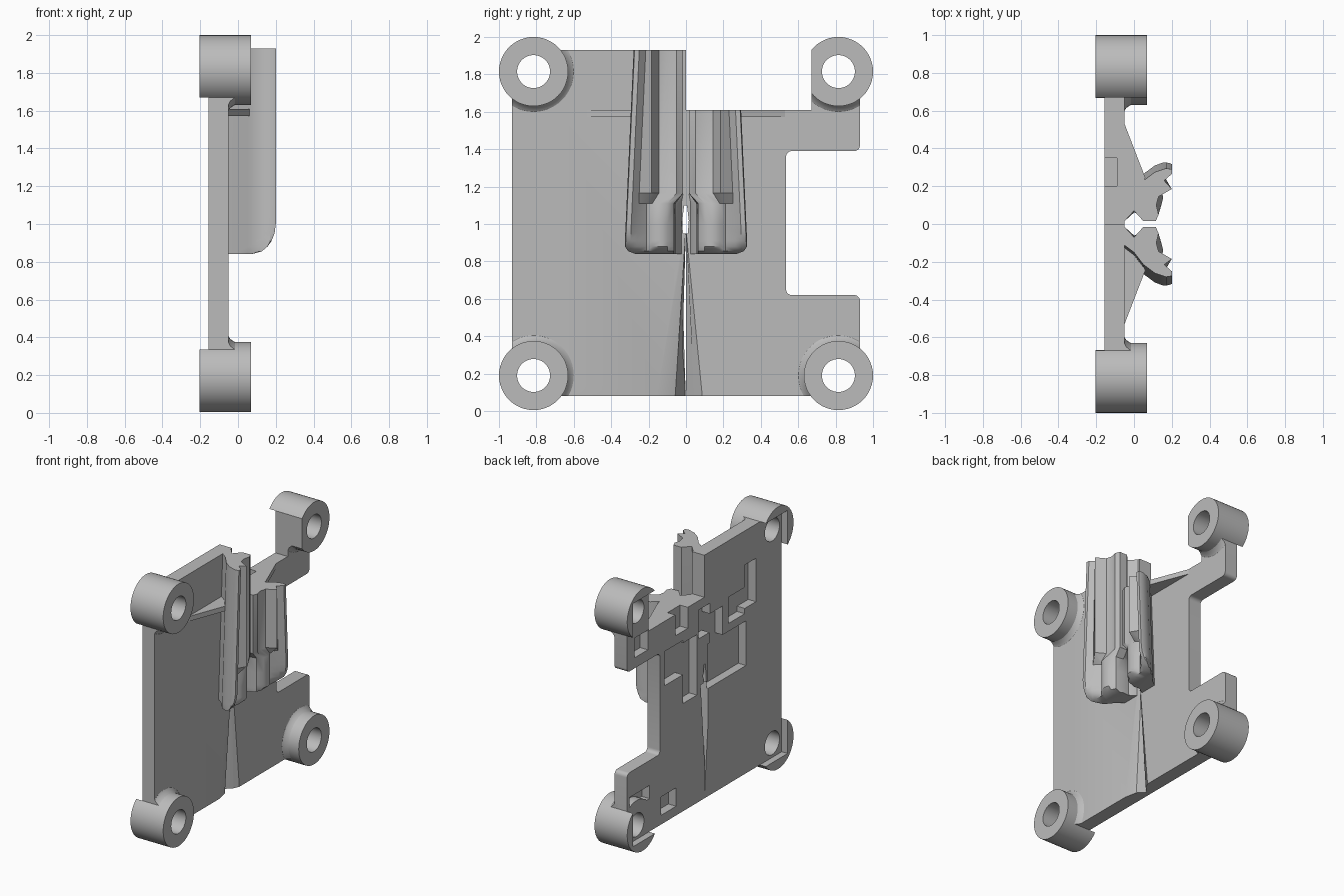
import bpy, bmesh, math

cube = bpy.data.objects.get("Cube")
if cube:
    bpy.data.objects.remove(cube, do_unlink=True)

grey = bpy.data.materials.new("plain grey")
grey.use_nodes = True
COLOUR = (0.5, 0.5, 0.5, 1)
grey.diffuse_color = COLOUR
grey.node_tree.nodes["Principled BSDF"].inputs["Base Color"].default_value = COLOUR


def loft(name, rings):
    """Skin a list of equal-length point rings and cap both ends."""
    bm = bmesh.new()
    rows = [[bm.verts.new(p) for p in ring] for ring in rings]
    n = len(rows[0])
    for a, b in zip(rows, rows[1:]):
        for i in range(n):
            j = (i + 1) % n
            bm.faces.new((a[i], a[j], b[j], b[i]))
    bm.faces.new(rows[0])
    bm.faces.new(rows[-1])
    bmesh.ops.recalc_face_normals(bm, faces=bm.faces)
    mesh = bpy.data.meshes.new(name)
    bm.to_mesh(mesh)
    bm.free()
    mesh.materials.append(grey)
    ob = bpy.data.objects.new(name, mesh)
    bpy.context.collection.objects.link(ob)
    return ob


def prism(name, pts, x0, x1):
    return loft(name, [[(x, y, z) for y, z in pts] for x in (x0, x1)])


def box(name, x0, x1, y0, y1, z0, z1):
    return prism(name, [(y0, z0), (y1, z0), (y1, z1), (y0, z1)], x0, x1)


def circle(y, z, r, n=48):
    return [(y + r * math.cos(math.tau * i / n), z + r * math.sin(math.tau * i / n))
            for i in range(n)]


def activate(ob):
    bpy.ops.object.select_all(action='DESELECT')
    ob.select_set(True)
    bpy.context.view_layer.objects.active = ob


def combine(ob, cutter, op='DIFFERENCE'):
    """Apply a boolean and throw the cutter away."""
    mod = ob.modifiers.new("cut", 'BOOLEAN')
    mod.operation, mod.object, mod.solver = op, cutter, 'EXACT'
    activate(ob)
    bpy.ops.object.modifier_apply(modifier=mod.name)
    bpy.data.objects.remove(cutter, do_unlink=True)


def smooth(ob, angle=32):
    activate(ob)
    bpy.ops.object.shade_smooth_by_angle(angle=math.radians(angle))


def rounded(corners, steps=5):
    """Outline from (y, z, radius) corners with right angles."""
    out = []
    for i, (y, z, r) in enumerate(corners):
        if not r:
            out.append((y, z))
            continue
        (py, pz, _), (ny, nz, _) = corners[i - 1], corners[(i + 1) % len(corners)]
        sign = lambda v: (v > 1e-6) - (v < -1e-6)
        a = (sign(py - y) * r, sign(pz - z) * r)
        b = (sign(ny - y) * r, sign(nz - z) * r)
        for k in range(steps + 1):
            t = k / steps * math.pi / 2
            u, v = 1 - math.sin(t), 1 - math.cos(t)
            out.append((y + a[0] * u + b[0] * v, z + a[1] * u + b[1] * v))
    return out


BACK, FACE = -0.155, -0.05
EDGE, LOW, HIGH, STEP = 0.93, 0.08, 1.93, 1.61
R = 0.03

# Main plate with its side notch and stepped top
plate = prism("plate", rounded([
    (-EDGE, LOW, 0), (EDGE, LOW, 0), (EDGE, 0.62, R), (0.535, 0.62, R),
    (0.535, 1.39, R), (EDGE, 1.39, R), (EDGE, HIGH, 0), (0.67, HIGH, 0),
    (0.67, STEP, 0), (0, STEP, 0), (0, HIGH, 0), (-EDGE, HIGH, 0)]), BACK, FACE)

# Shallow pockets in the back: y0, y1, z0, z1
pockets = [(-0.50, -0.04, 0.90, 1.24), (-0.62, -0.48, 1.34, 1.67),
           (-0.485, -0.29, 1.30, 1.50), (-0.22, -0.06, 1.24, 1.46),
           (-0.065, 0.07, 1.32, 1.54), (0.09, 0.26, 0.90, 1.36),
           (0.255, 0.48, 1.12, 1.38), (0.20, 0.35, 1.45, 1.7),
           (0.68, 0.84, 1.47, 1.62), (0.34, 0.52, 0.15, 0.29),
           (0.66, 0.90, 0.33, 0.43)]
for p in pockets:
    combine(plate, box("pocket", -0.3, -0.09, *p))


# Tapered grooves: front one widens downwards, back one widens upwards
def groove(half, z0, z1):
    tip = [(x, y * 0.02, z1) for x, y in half]
    return loft("groove", [[(x, y, z0) for x, y in half], tip])


combine(plate, groove([(0, -0.16), (FACE, -0.16), (-0.07, -0.06), (-0.12, -0.005),
                       (-0.07, 0.045), (FACE, 0.09), (0, 0.09)], 0.05, 0.95))
combine(plate, groove([(-0.2, -0.07), (-0.07, 0), (-0.2, 0.07)], 0.96, 0.1))
combine(plate, prism("slot", [(-0.015, 0.95), (0.01, 0.95), (0.015, 1.02),
                              (0.005, 1.1), (-0.01, 1.1), (-0.022, 1.0)], -0.3, 0.1))

# Corner bosses, each with a base fillet and a through hole
for y in (-0.815, 0.815):
    for z in (0.19, 1.815):
        name = ("front" if y < 0 else "rear") + ("_upper" if z > 1 else "_lower")
        boss = prism(name + "_boss", circle(y, z, 0.185), -0.205, 0.07)
        combine(boss, box("recess", -0.3, BACK, -EDGE, EDGE, LOW, HIGH))
        fillet = loft(name + "_fillet", [[(x, a, b) for a, b in circle(y, z, r)] for x, r in
                      ((-0.08, 0.215), (FACE, 0.215), (-0.04, 0.2), (-0.015, 0.184))])
        combine(fillet, box("limit", -0.3, 0.2, -EDGE, EDGE, LOW, HIGH), 'INTERSECT')
        for ob in (boss, fillet):
            if y > 0 and z > 1:
                combine(ob, box("trim", -0.3, 0.3, 0.4, 0.67, 1.4, 2.1))
            combine(ob, prism("hole", circle(y, z, 0.088), -0.3, 0.3))
            smooth(ob)
        combine(plate, prism("hole", circle(y, z, 0.088), -0.3, 0.3))
smooth(plate, 25)

# Guide rails: flared outer fin, notch and inner column, rounded at the foot
FIN = [(0.16, 0.215), (0.2, 0.25), (0.2, 0.275), (0.17, 0.28), (0.11, 0.26),
       (0.05, 0.215), (0.0, 0.15), (-0.08, 0.09)]
UPPER = [(-0.08, 0.01), (-0.05, 0.015), (0.0, 0.07), (0.05, 0.015), (0.115, 0.015),
         (0.13, 0.05), (0.118, 0.1), (0.13, 0.145), (0.2, 0.185)]
LOWER = [(-0.08, 0.02), (-0.05, 0.025), (0.0, 0.06), (0.05, 0.055), (0.11, 0.065),
         (0.145, 0.1), (0.155, 0.14), (0.145, 0.18), (0.12, 0.21)]


def rail(name, side, top):
    rings = []
    for z in (top, 1.165, 1.11, 1.0, 0.95, 0.91, 0.88, 0.855, 0.84):
        flare = 0.05 * (HIGH - z) / 1.09
        drop = max(0, (1.0 - z) / 0.16)
        reach = 0.07 + 0.13 * math.sqrt(max(0, 1 - drop ** 2))
        tuck = max(0, (0.90 - z) / 0.06)
        width = 0.27 + 0.06 * math.sqrt(max(0, 1 - tuck ** 2))
        pts = (UPPER if z > 1.15 else LOWER) + [(x, y + flare) for x, y in FIN]
        rings.append([(min(x, reach), side * min(y, width), z) for x, y in pts])
    smooth(loft(name, rings))


rail("front_rail", -1, HIGH)
rail("rear_rail", 1, STEP)

# Triangular ribs bracing the rails
for side, name in ((-1, "front_rib"), (1, "rear_rib")):
    tri = [(-0.07, 0.53), (FACE, 0.53), (0.06, 0.245), (0.0, 0.12), (-0.07, 0.08)]
    loft(name, [[(x, side * y, z) for x, y in tri] for z in (1.572, STEP)])
